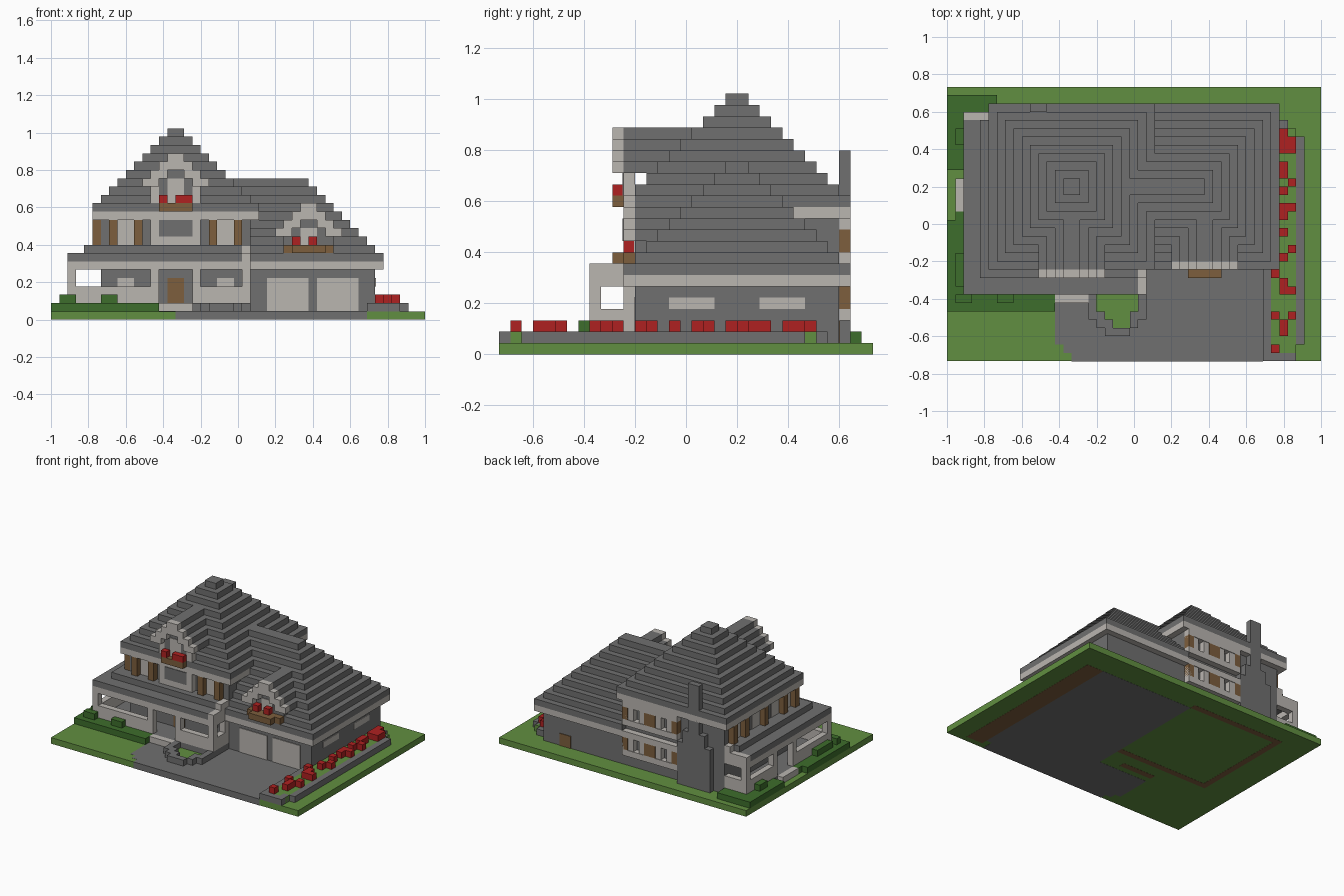
import bpy
import bmesh

if "Cube" in bpy.data.objects:
    bpy.data.objects.remove(bpy.data.objects["Cube"], do_unlink=True)

UNIT = 2 / 45          # one block
WIDTH, DEPTH = 45, 33  # plot size in blocks
THIN = 0.1             # plate thickness in blocks
EDGE = 0.02


def material(name, red, green, blue):
    mat = bpy.data.materials.new(name)
    mat.use_nodes = True
    mat.diffuse_color = (red, green, blue, 1)
    mat.node_tree.nodes["Principled BSDF"].inputs["Base Color"].default_value = (red, green, blue, 1)
    return mat


stone = material("grey_stone", .16, .16, .16)
plaster = material("pale_plaster", .49, .465, .435)
grass = material("grass_green", .12, .275, .052)
leaves = material("hedge_green", .047, .155, .025)
petals = material("flower_red", .43, .015, .015)
timber = material("brown_timber", .205, .113, .047)


def build(name, mat, *boxes):
    """One object from boxes, each given as x, y and z ranges in blocks."""
    bm = bmesh.new()
    for xs, ys, zs in boxes:
        made = bmesh.ops.create_cube(bm, size=1)["verts"]
        for v in made:
            v.co.x = (xs[v.co.x > 0] - WIDTH / 2) * UNIT
            v.co.y = (ys[v.co.y > 0] - DEPTH / 2) * UNIT
            v.co.z = zs[v.co.z > 0] * UNIT
    mesh = bpy.data.meshes.new(name)
    bm.to_mesh(mesh)
    bm.free()
    mesh.materials.append(mat)
    obj = bpy.data.objects.new(name, mesh)
    bpy.context.collection.objects.link(obj)
    return obj


def span(start, length=1):
    return (start, start + length)


# Lawn, driveway and garage floor
build("lawn", grass, ((0, WIDTH), (0, DEPTH), (0, 1)))
paving = (-EDGE, 1 + EDGE)
build("driveway", stone,
      ((15, 38), (-EDGE, 1), paving), ((14, 38), (1, 2), paving),
      ((13, 39), (2, 8), paving), ((22, 39), (8, 29), paving))
soil = (-EDGE, THIN)
build("foundation_soil", timber,
      ((5, 22), (12, 13), soil), ((5, 22), (29, 30), soil),
      ((5, 6), (13, 29), soil), ((13, 19), (9, 10), soil),
      ((39, 42), (1, 29), soil))

# Little lawn in front of the porch with a stepped stone kerb
lawn_rows = [(7, 18, 23), (6, 18, 23), (5, 19, 22), (4, 20, 22)]
build("porch_lawn", grass, *[((a, b), span(row), (1, 1 + THIN)) for row, a, b in lawn_rows])
kerb = (1, 2)
build("porch_lawn_kerb", stone,
      ((17, 18), (5, 8), kerb), ((23, 24), (5, 8), kerb),
      ((18, 19), (4, 6), kerb), ((22, 23), (4, 6), kerb),
      ((19, 20), (3, 5), kerb), ((22, 23), (4, 5), kerb), ((20, 22), (3, 4), kerb))

# Flower bed along the side
build("flower_bed", grass, ((39, 42), (1, 28), kerb))
build("flower_bed_kerb", stone,
      ((38, 39), (0, 12), kerb), ((39, 41), (0, 1), kerb), ((41, 42), (0, 2), kerb),
      ((42, 43), (2, 27), kerb), ((41, 42), (27, 28), kerb), ((39, 41), (28, 29), kerb))
blooms = {39: [(1, 1), (5, 1), (10, 1)],
          40: [(3, 2), (8, 2), (12, 1), (15, 1), (17, 2), (20, 1), (22, 2), (25, 3)],
          41: [(5, 1), (8, 1), (13, 1), (18, 1), (21, 1), (25, 2)]}
build("flower_bed_blooms", petals,
      *[(span(col), span(*run), (2, 3)) for col, runs in blooms.items() for run in runs])

# Hedge around the porch
build("hedge", leaves,
      ((0, 13), (6, 8), kerb), ((0, 2), (8, 17), kerb), ((1, 2), (17, 18), kerb),
      ((0, 2), (23, 32), kerb), ((2, 6), (30, 32), kerb))
bump = (2, 3)
build("hedge_bumps", leaves,
      ((1, 3), (7, 8), bump), ((6, 8), (7, 8), bump),
      ((1, 2), (9, 13), bump), ((1, 2), (26, 28), bump))

# House and garage walls
build("house_walls", stone, ((6, 24), (12, 30), (1, 13)))
build("garage_walls", stone, ((24, 39), (12, 30), (1, 7)))
build("garage_eave_band", plaster, ((24, 40), (11, 31), (6, 7)))
build("rear_storey_band", plaster, ((14, 24), (30, 31), (6, 7)))
build("house_eave_band", plaster, ((5, 25), (11, 31), (12, 13)))

# Stepped hip roofs
build("house_roof", stone,
      *[((5 + n, 25 - n), (11 + n, 31 - n), span(13 + n)) for n in range(10)])
build("garage_roof", stone,
      *[((20 if n else 24, 40 - n), (11 + n, 31 - n), span(7 + n)) for n in range(10)])

# Garage openings
build("garage_doors", plaster,
      *[(span(x, 5), (12 - THIN, 12), (1, 5)) for x in (26, 32)])
build("garage_side_windows", plaster,
      *[((39, 39 + THIN), span(y, 4), (4, 5)) for y in (15, 23)])
build("garage_rear_door", timber, ((34, 36), (30, 30 + THIN), (1, 3)))

# Porch around the front and one side
build("porch_floor", stone, ((2, 24), (8, 30), (1, 2)))
build("porch_entry_steps", plaster,
      ((13, 17), (7, 8), kerb), ((1, 2), (18, 22), kerb))
rail, post, beam = (2, 4), (2, 6), (6, 7)
build("porch_rails", plaster,
      ((2, 12), (8, 9), rail), ((18, 24), (8, 9), rail), ((23, 24), (8, 12), rail),
      ((2, 3), (8, 18), rail), ((2, 3), (22, 30), rail), ((2, 6), (29, 30), rail))
build("porch_front_posts", plaster, *[(span(x), (8, 9), post) for x in (2, 12, 17, 23)])
build("porch_side_posts", plaster, *[((2, 3), span(y), post) for y in (17, 22, 29)])
build("porch_corner_post", plaster, ((23, 24), (11, 12), post))
build("porch_beams", plaster,
      ((2, 24), (8, 9), beam), ((2, 3), (8, 30), beam))
build("porch_end_parapets", plaster,
      ((23, 24), (8, 12), (6, 8)), ((23, 24), (10, 12), (8, 9)),
      ((2, 5), (29, 30), (6, 8)), ((5, 6), (29, 30), (6, 9)))
build("porch_roof", stone,
      ((2, 23), (8, 29), (7, 8)), ((4, 23), (10, 29), (8, 9)))
build("porch_windows", plaster,
      *[(span(x, 2), (12 - THIN, 12), (4, 5)) for x in (8, 20)])
build("front_door", timber, ((14, 16), (12 - THIN, 12), (2, 5)))

# Upper windows with timber shutters: front, side and rear
upper = (9, 12)
for start in (7, 19):
    build("front_window", plaster, (span(start + 1, 2), (12 - THIN, 12), upper))
    build("front_shutters", timber, *[(span(x), (11, 12), upper) for x in (start, start + 3)])
for start in (12, 15, 20, 25):
    build("side_shutter", timber, ((5, 6), span(start), upper))
    build("side_window", plaster, ((6 - THIN, 6), span(start + 1, 2), upper))
build("side_end_shutter", timber, ((5, 6), (28, 29), upper))
for start in (14, 19):
    for base in (4, 9):
        left, right = start, start + 4
        build("rear_shutters", timber,
              *[(span(x), (30, 31), span(base, 2)) for x in (left, right)])
        build("rear_window_frame", plaster,
              ((left, right + 1), (30, 31), span(base - 1)),
              ((left, right + 1), (30, 31), span(base + 2)),
              *[(span(x), (30, 31 - THIN), span(base, 2)) for x in (left + 1, right - 1)])
build("rear_centre_pillars", plaster, ((23, 24), (30, 31), (8, 12)), ((23, 24), (30, 31), (3, 6)))


# Gabled dormers: stepped pale arch with a stone roof behind
def dormer(name, centre, front, base, back):
    arch, roof = [], []
    for level in range(4):
        half = 4 - level
        layer = span(base + level)
        if level < 2:
            arch += [((centre - half, centre - half + 2), span(front), layer),
                     ((centre + half - 2, centre + half), span(front), layer)]
        else:
            arch.append(((centre - half, centre + half), span(front), layer))
        roof.append(((centre - half, centre + half), (front + 1, back), layer))
    build(name + "_arch", plaster, *arch)
    build(name + "_roof", stone, *roof)


dormer("house_dormer", 15, 10, 16, 20)
dormer("garage_dormer", 31, 11, 10, 20)

# House dormer front
build("house_dormer_wall", plaster, ((12, 18), (11, 12), (8, 16)))
build("house_dormer_window", stone, ((13, 17), (11 - THIN, 11), (10, 12)))
build("house_dormer_recess", stone,
      *[(span(x), (11 - THIN, 11), (14, 17)) for x in (13, 16)])
build("house_dormer_light", plaster, ((14, 16), (11 - THIN, 11), (14, 17)))
build("house_flower_box", timber, ((13, 17), (10, 11), (13, 14)))
build("house_box_blooms", petals,
      ((13, 14), (10, 11), (14, 15)), ((15, 17), (10, 11), (14, 15)))

# Garage dormer front
build("garage_dormer_wall", stone, ((28, 34), (12, 15), (8, 12)))
build("garage_dormer_light", plaster, ((30, 32), (12 - THIN, 12), (9, 11)))
build("garage_flower_box", timber,
      ((28, 34), (11, 12), (8, 9)), ((29, 33), (10, 11), (8, 9)))
build("garage_box_blooms", petals, *[(span(x), (11, 12), (9, 10)) for x in (29, 31)])

# Chimney, stepped in as it rises
build("chimney", stone,
      ((8, 14), (30, 31), (1, 8)), ((9, 13), (30, 31), (8, 10)), ((10, 12), (30, 31), (10, 18)))
